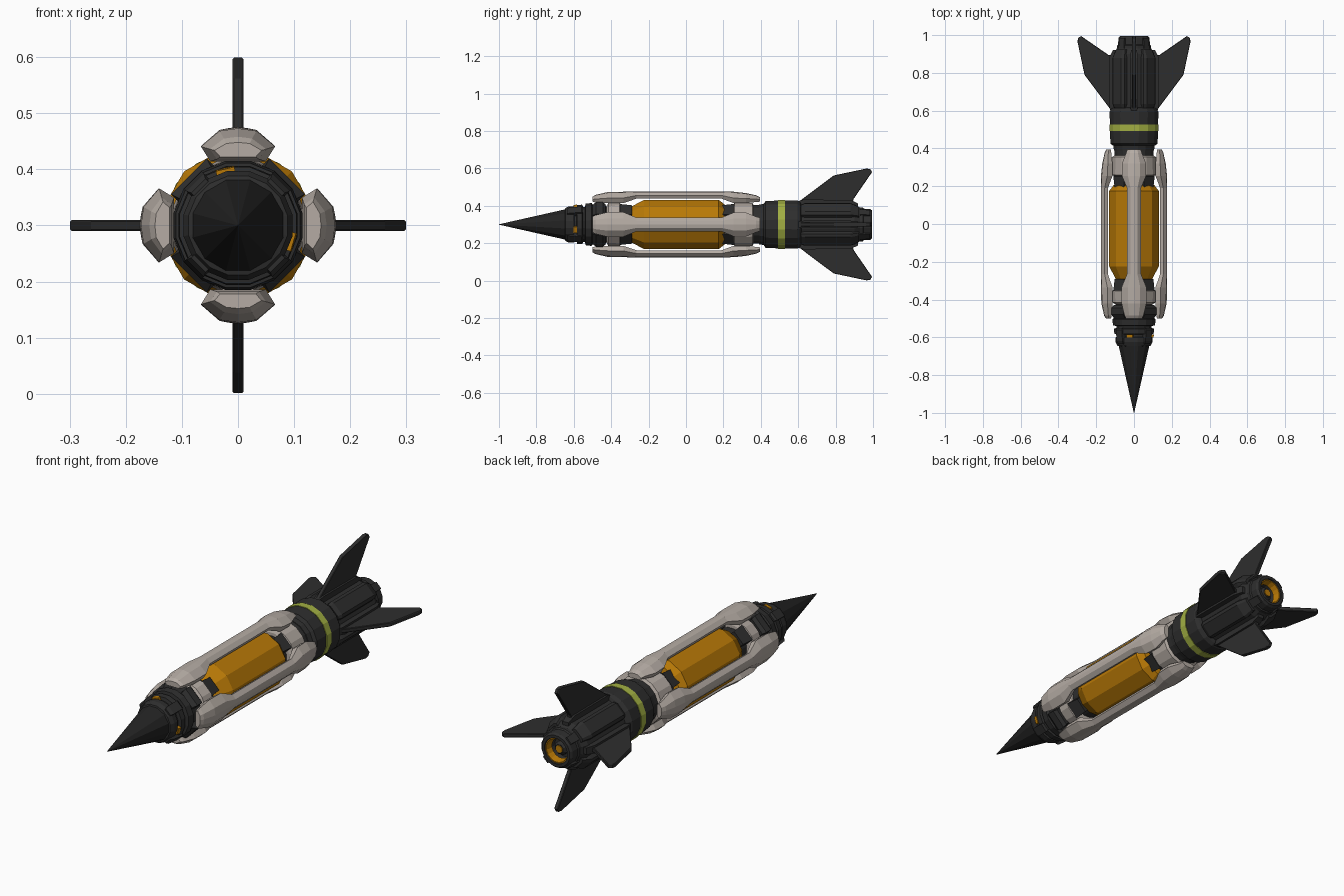
import bpy, bmesh, math
from mathutils import Vector

CZ = 0.30  # height of the rocket axis


def material(name, rgb):
    m = bpy.data.materials.new(name)
    m.diffuse_color = (*rgb, 1)
    return m


BLACK = material("nose black", (0.017, 0.017, 0.017))
DARK = material("dark grey", (0.027, 0.027, 0.027))
LIGHT = material("warm light grey", (0.46, 0.41, 0.37))
ORANGE = material("amber orange", (0.48, 0.19, 0.002))
GREEN = material("lime green", (0.36, 0.43, 0.055))


def finish(name, bm, mat):
    bmesh.ops.remove_doubles(bm, verts=bm.verts, dist=1e-5)
    bmesh.ops.recalc_face_normals(bm, faces=bm.faces)
    me = bpy.data.meshes.new(name)
    bm.to_mesh(me)
    bm.free()
    me.materials.append(mat)
    ob = bpy.data.objects.new(name, me)
    bpy.context.collection.objects.link(ob)
    return ob


def polar(a, u, r, y):
    """Point at radius r in direction a (0 = up), shifted sideways by u."""
    return Vector((r * math.sin(a) + u * math.cos(a), y,
                   CZ + r * math.cos(a) - u * math.sin(a)))


def loft(bm, loops, cap=True):
    rings = [[bm.verts.new(p) for p in lp] for lp in loops]
    n = len(rings[0])
    for r0, r1 in zip(rings, rings[1:]):
        for i in range(n):
            j = (i + 1) % n
            bm.faces.new((r0[i], r0[j], r1[j], r1[i]))
    if cap:
        bm.faces.new(rings[0])
        bm.faces.new(rings[-1])


def lathe(name, profile, mat, sides=16, cap=True):
    """Revolve (y, radius) pairs around the rocket axis."""
    bm = bmesh.new()
    loft(bm, [[polar(2 * math.pi * (i + 0.5) / sides, 0, r, y) for i in range(sides)]
              for y, r in profile], cap)
    return finish(name, bm, mat)


def around(name, stations, section, mat, start=0.0, count=4):
    """Copies of a lofted bar; each station is (y, half width, inner r, outer r)."""
    for k in range(count):
        a = start + k * 2 * math.pi / count
        bm = bmesh.new()
        loft(bm, [[polar(a, u * w, ri + t * (ro - ri), y) for u, t in section]
                  for y, w, ri, ro in stations])
        finish(f"{name}_{k + 1}", bm, mat)


BOX = [(-1, 0), (1, 0), (1, 1), (-1, 1)]
FACET = [(-0.75, 0), (0.75, 0), (1, 0.45), (0.5, 0.92), (0, 1), (-0.5, 0.92), (-1, 0.45)]
DIAG = math.pi / 4

# nose
lathe("nose_cone", [(-1.0, 0.001), (-0.64, 0.085), (-0.64, 0.06)], BLACK, 12)
lathe("nose_collar", [(-0.65, 0.07), (-0.645, 0.09), (-0.625, 0.099), (-0.60, 0.099),
                      (-0.597, 0.09), (-0.585, 0.09), (-0.582, 0.106), (-0.555, 0.108),
                      (-0.55, 0.095), (-0.54, 0.095), (-0.537, 0.113), (-0.505, 0.117),
                      (-0.495, 0.105), (-0.45, 0.10)], DARK)
around("nose_clamp", [(-0.635, 0.018, 0.085, 0.10), (-0.62, 0.022, 0.085, 0.108),
                      (-0.56, 0.022, 0.09, 0.114), (-0.55, 0.018, 0.09, 0.108)],
       BOX, DARK, DIAG)
around("nose_marker", [(-0.602, 0.017, 0.088, 0.103), (-0.584, 0.017, 0.088, 0.105)],
       BOX, ORANGE, math.radians(-13), 3)

# inner core running behind the tank
lathe("inner_core", [(-0.50, 0.10), (-0.43, 0.105), (-0.42, 0.085), (0.30, 0.085),
                     (0.31, 0.105), (0.42, 0.105)], DARK)
# rings that tie the rails together
lathe("front_ring", [(-0.425, 0.10), (-0.415, 0.118), (-0.355, 0.122), (-0.345, 0.10)],
      LIGHT)
lathe("rear_ring", [(0.25, 0.10), (0.26, 0.12), (0.355, 0.118), (0.365, 0.10)], LIGHT)
# dark brackets at both tank ends
around("front_bracket", [(-0.50, 0.04, 0.09, 0.108), (-0.48, 0.045, 0.09, 0.124),
                         (-0.445, 0.045, 0.09, 0.124), (-0.43, 0.04, 0.09, 0.112)],
       BOX, DARK, DIAG)
around("tank_front_clip", [(-0.355, 0.04, 0.08, 0.115), (-0.29, 0.035, 0.08, 0.11)],
       BOX, DARK, DIAG)
around("tank_rear_clip", [(0.19, 0.035, 0.08, 0.11), (0.255, 0.04, 0.08, 0.115)],
       BOX, DARK, DIAG)

# fuel tank
lathe("fuel_tank", [(-0.305, 0.085), (-0.29, 0.10), (-0.225, 0.136), (0.175, 0.136),
                    (0.205, 0.112), (0.21, 0.085)], ORANGE, 12)

# four outer rails with flared ends
around("outer_rail", [(-0.50, 0.042, 0.122, 0.148), (-0.485, 0.05, 0.118, 0.158),
                      (-0.42, 0.066, 0.114, 0.173), (-0.335, 0.066, 0.114, 0.175),
                      (-0.265, 0.037, 0.138, 0.176), (0.19, 0.037, 0.138, 0.176),
                      (0.255, 0.064, 0.114, 0.175), (0.32, 0.064, 0.114, 0.168),
                      (0.375, 0.042, 0.12, 0.156), (0.395, 0.036, 0.122, 0.146)],
       FACET, LIGHT)

# rear body and its band
lathe("rear_body", [(0.385, 0.09), (0.39, 0.108), (0.415, 0.112), (0.425, 0.127),
                    (0.485, 0.130), (0.53, 0.130), (0.595, 0.132), (0.61, 0.122),
                    (0.62, 0.10)], DARK)
lathe("green_band", [(0.492, 0.12), (0.492, 0.133), (0.528, 0.133), (0.528, 0.12)],
      GREEN, cap=False)

# engine section, hollow at the back
lathe("engine_body", [(0.60, 0.09), (0.61, 0.108), (0.90, 0.108), (0.93, 0.092),
                      (0.945, 0.092), (0.95, 0.086), (0.985, 0.084), (0.995, 0.076),
                      (0.995, 0.062), (0.93, 0.05)], DARK)
lathe("nozzle_ring", [(0.955, 0.056), (0.988, 0.064), (0.988, 0.056), (0.955, 0.048)],
      ORANGE, cap=False)
lathe("nozzle_core", [(0.92, 0.034), (0.955, 0.034), (0.968, 0.022)], DARK, 8)
lathe("nozzle_igniter", [(0.95, 0.018), (0.972, 0.018)], ORANGE, 8)
around("engine_panel", [(0.615, 0.038, 0.09, 0.118), (0.635, 0.044, 0.09, 0.127),
                        (0.88, 0.044, 0.09, 0.127), (0.925, 0.034, 0.08, 0.106)],
       [(-1, 0), (1, 0), (1, 0.72), (0.7, 1), (-0.7, 1), (-1, 0.72)], DARK, DIAG)
around("nozzle_clamp", [(0.93, 0.02, 0.07, 0.096), (0.985, 0.018, 0.07, 0.09)],
       BOX, DARK, DIAG)
around("fin_mount", [(0.60, 0.016, 0.09, 0.125), (0.63, 0.02, 0.09, 0.133),
                     (0.88, 0.02, 0.09, 0.131), (0.92, 0.016, 0.09, 0.112)], BOX, DARK)

# tail fins: outline as (y, radius), slightly chamfered
OUTLINE = [(0.605, 0.10), (0.61, 0.127), (0.70, 0.195), (0.79, 0.262), (0.965, 0.299),
           (0.985, 0.296), (0.995, 0.28), (0.895, 0.135), (0.89, 0.10)]
cy = sum(p[0] for p in OUTLINE) / len(OUTLINE)
cr = sum(p[1] for p in OUTLINE) / len(OUTLINE)
for k in range(4):
    a = k * math.pi / 2
    bm = bmesh.new()
    loft(bm, [[polar(a, u, cr + (r - cr) * s, cy + (y - cy) * s) for y, r in OUTLINE]
              for u, s in ((-0.010, 0.97), (-0.007, 1), (0.007, 1), (0.010, 0.97))])
    finish(f"tail_fin_{k + 1}", bm, DARK)
